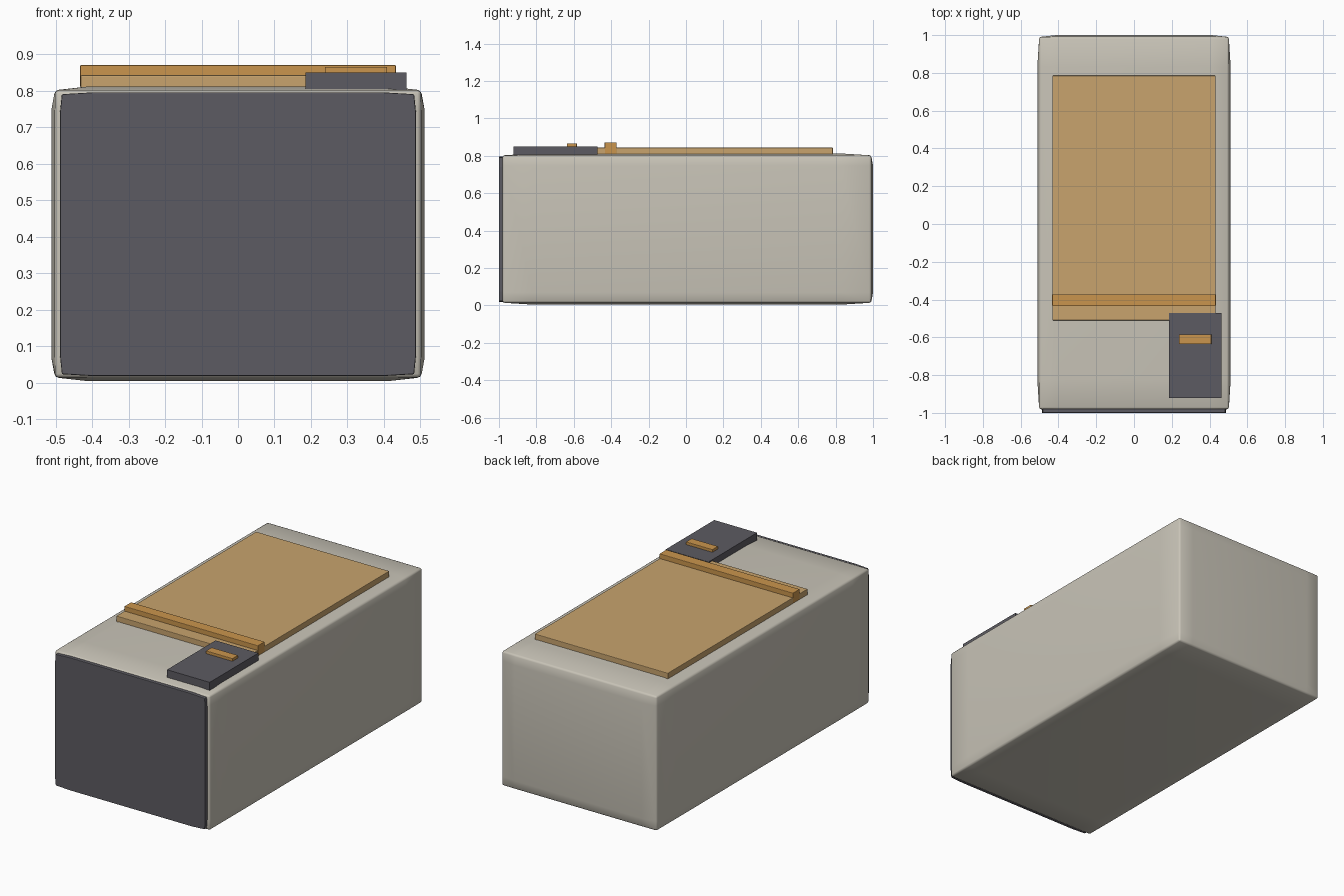
import bpy, bmesh
from mathutils import Vector

cube = bpy.data.objects.get("Cube")
if cube:
    bpy.data.objects.remove(cube)


def material(name, rgb):
    m = bpy.data.materials.new(name)
    m.use_nodes = True
    m.diffuse_color = (*rgb, 1)
    m.node_tree.nodes["Principled BSDF"].inputs["Base Color"].default_value = (*rgb, 1)
    return m


cream = material("cream", (0.58, 0.55, 0.475))
charcoal = material("charcoal", (0.108, 0.105, 0.122))
tan = material("tan wood", (0.58, 0.37, 0.155))
amber = material("amber wood", (0.59, 0.30, 0.075))


def box(name, low, high, mat, inset=None, pull=0.0, bevel=0.0):
    """Box between two corners; inset loops and pulled-in edges make it bulge."""
    low, high = Vector(low), Vector(high)
    mid, half = (low + high) / 2, (high - low) / 2
    bm = bmesh.new()
    bmesh.ops.create_cube(bm, size=2)
    bmesh.ops.scale(bm, vec=half, verts=bm.verts)
    if inset:
        # support loops near every edge
        for axis in range(3):
            if not inset[axis]:
                continue
            for side in (-1, 1):
                normal, point = Vector(), Vector()
                normal[axis] = 1
                point[axis] = side * (half[axis] - inset[axis])
                bmesh.ops.bisect_plane(bm, geom=bm.verts[:] + bm.edges[:] + bm.faces[:],
                                       plane_co=point, plane_no=normal)
        # draw the outer edges inward
        for v in bm.verts:
            outer = [a for a in range(3) if inset[a] and abs(abs(v.co[a]) - half[a]) < 1e-4]
            if len(outer) > 1:
                for a in outer:
                    v.co[a] -= pull * (1 if v.co[a] > 0 else -1)
    bmesh.ops.translate(bm, vec=mid, verts=bm.verts)
    mesh = bpy.data.meshes.new(name)
    bm.to_mesh(mesh)
    bm.free()
    mesh.materials.append(mat)
    obj = bpy.data.objects.new(name, mesh)
    bpy.context.collection.objects.link(obj)
    if bevel:
        mod = obj.modifiers.new("soft edges", "BEVEL")
        mod.width, mod.segments, mod.limit_method = bevel, 2, "ANGLE"
    return obj


# Soft-edged case and its front plate
body = box("body", (-0.512, -0.99, 0.004), (0.512, 1, 0.812), cream,
           inset=(0.1, 0.17, 0.065), pull=0.01, bevel=0.01)
body.data.polygons.foreach_set("use_smooth", [True] * len(body.data.polygons))
box("front_panel", (-0.488, -1, 0.018), (0.488, -0.97, 0.796), charcoal,
    inset=(0.09, 0, 0.055), pull=0.005, bevel=0.003)

# Lid with its raised grip rail
box("lid", (-0.432, -0.51, 0.8), (0.432, 0.785, 0.843), tan, bevel=0.003)
box("lid_rail", (-0.433, -0.435, 0.81), (0.433, -0.372, 0.871), amber, bevel=0.003)

# Control pad with a small bar
box("control_pad", (0.185, -0.922, 0.798), (0.462, -0.472, 0.85), charcoal)
box("control_bar", (0.238, -0.636, 0.84), (0.409, -0.584, 0.866), amber, bevel=0.002)
